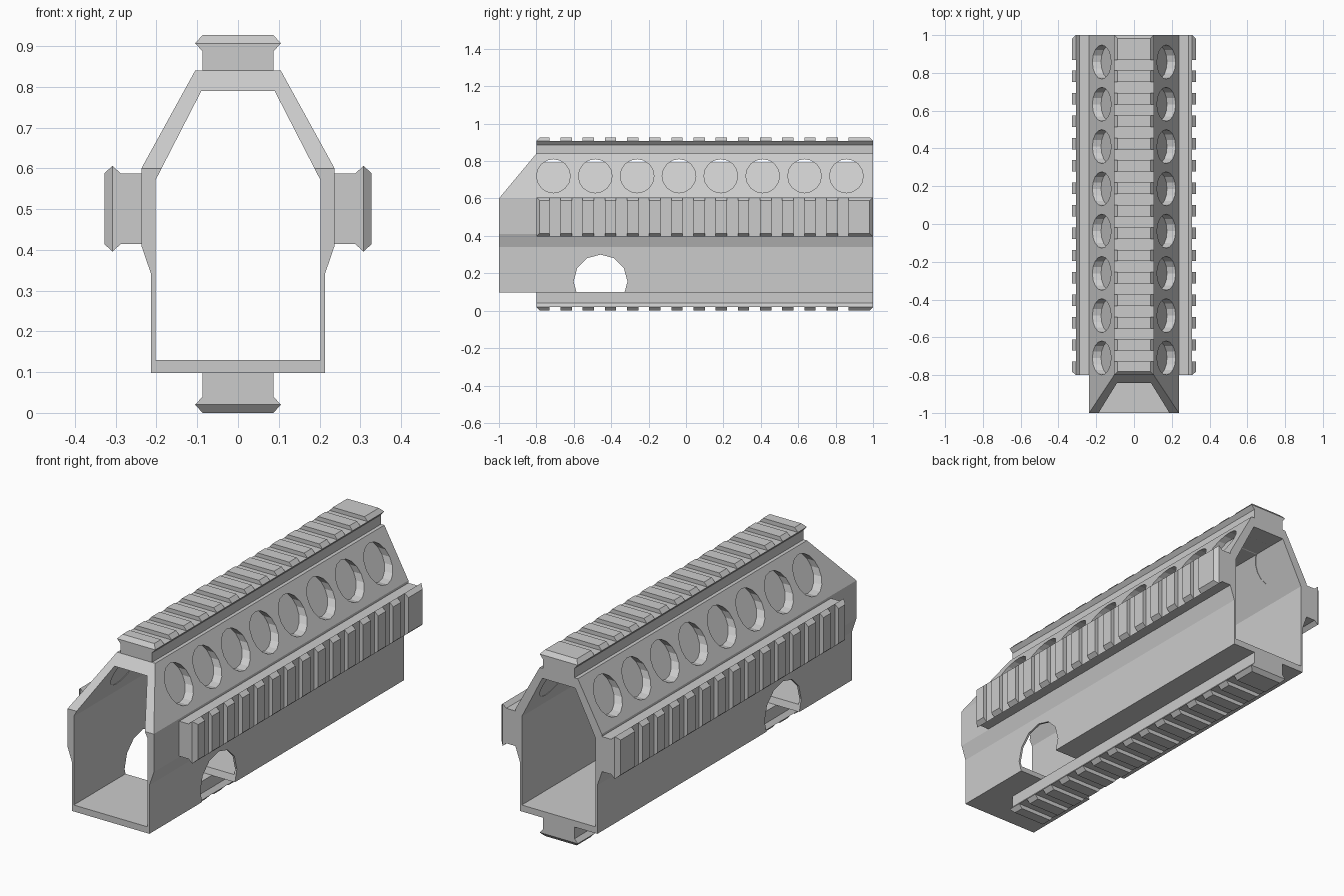
import bpy, bmesh, math
from mathutils import Matrix

if "Cube" in bpy.data.objects:
    bpy.data.objects.remove(bpy.data.objects["Cube"])


def make_object(name, bm):
    bmesh.ops.recalc_face_normals(bm, faces=bm.faces)
    mesh = bpy.data.meshes.new(name)
    bm.to_mesh(mesh)
    bm.free()
    ob = bpy.data.objects.new(name, mesh)
    bpy.context.collection.objects.link(ob)
    return ob


def front_y(z):
    # the nose leans back above z = 0.6
    return -1 + max(0, z - 0.6) * 0.2 / 0.24


def mirrored(half):
    return half + [(-x, z) for x, z in reversed(half)]


# Hollow handguard body: outer and inner sections joined at both ends
outer = mirrored([(.213, .098), (.213, .34), (.237, .41), (.237, .60), (.105, .84)])
inner = mirrored([(.203, .13), (.203, .34), (.203, .57), (.1876, .60), (.09, .79)])
bm = bmesh.new()
of, inf = ([bm.verts.new((x, front_y(z), z)) for x, z in p] for p in (outer, inner))
ob_, inb = ([bm.verts.new((x, 1, z)) for x, z in p] for p in (outer, inner))
n = len(outer)
for a, b in ((of, ob_), (ob_, inb), (inb, inf), (inf, of)):
    for i in range(n):
        j = (i + 1) % n
        bm.faces.new((a[i], a[j], b[j], b[i]))
body = make_object("handguard_body", bm)

# Cutters: row of round vents, and the arched lower opening
bm = bmesh.new()


def cross_hole(y, z, r, sides):
    turn = Matrix.Rotation(math.pi / 2, 4, 'Y')
    bmesh.ops.create_cone(bm, cap_ends=True, segments=sides, radius1=r, radius2=r,
                          depth=1, matrix=Matrix.Translation((0, y, z)) @ turn)


for i in range(8):
    cross_hole(-.709 + i * .2238, .72, .09, 16)
cross_hole(-.457, .156, .144, 12)
cutter = make_object("hole_cutters", bm)
cutter.hide_render = True
cutter.display_type = 'WIRE'
mod = body.modifiers.new("holes", 'BOOLEAN')
mod.operation = 'DIFFERENCE'
mod.solver = 'EXACT'
mod.object = cutter

# Thin liner that closes the vents on the inside
bm = bmesh.new()
line = mirrored([(.2045, .572), (.189, .602), (.0915, .792)])
front = [bm.verts.new((x, front_y(z) + .004, z)) for x, z in line]
back = [bm.verts.new((x, .998, z)) for x, z in line]
for i in range(len(line) - 1):
    bm.faces.new((front[i], front[i + 1], back[i + 1], back[i]))
make_object("inner_liner", bm)

# Accessory rails: dovetail bar with bevelled teeth, tip at local z = 0
Y0, Y1, PITCH, GAP, SLOTS = -.8, 1.0, .1185, .058, 14


def rail(name, depth, matrix):
    bm = bmesh.new()
    section = mirrored([(.087, -depth), (.087, -.04), (.105, -.02)])
    a = [bm.verts.new((x, Y0, z)) for x, z in section]
    b = [bm.verts.new((x, Y1, z)) for x, z in section]
    bm.faces.new(a)
    bm.faces.new(b)
    for i in range(len(a)):
        j = (i + 1) % len(a)
        bm.faces.new((a[i], a[j], b[j], b[i]))
    gaps = [-.70 + i * PITCH for i in range(SLOTS)]
    starts = [Y0] + [g + GAP / 2 for g in gaps]
    ends = [g - GAP / 2 for g in gaps] + [Y1]
    for k, (s, e) in enumerate(zip(starts, ends)):
        c0 = .018 if k == 0 else 0
        c1 = .018 if k == SLOTS else 0
        low = [bm.verts.new((x, y, -.02)) for x, y in
               ((-.105, s), (.105, s), (.105, e), (-.105, e))]
        top = [bm.verts.new((x, y, 0)) for x, y in
               ((-.087, s + c0), (.087, s + c0), (.087, e - c1), (-.087, e - c1))]
        bm.faces.new(top)
        bm.faces.new(low[::-1])
        for i in range(4):
            j = (i + 1) % 4
            bm.faces.new((low[i], low[j], top[j], top[i]))
    bm.transform(matrix)
    make_object(name, bm)


def place(x, z, angle):
    return Matrix.Translation((x, 0, z)) @ Matrix.Rotation(math.radians(angle), 4, 'Y')


rail("top_rail", .088, place(0, .927, 0))
rail("bottom_rail", .099, place(0, 0, 180))
rail("right_rail", .092, place(.328, .501, 90))
rail("left_rail", .092, place(-.328, .501, -90))
